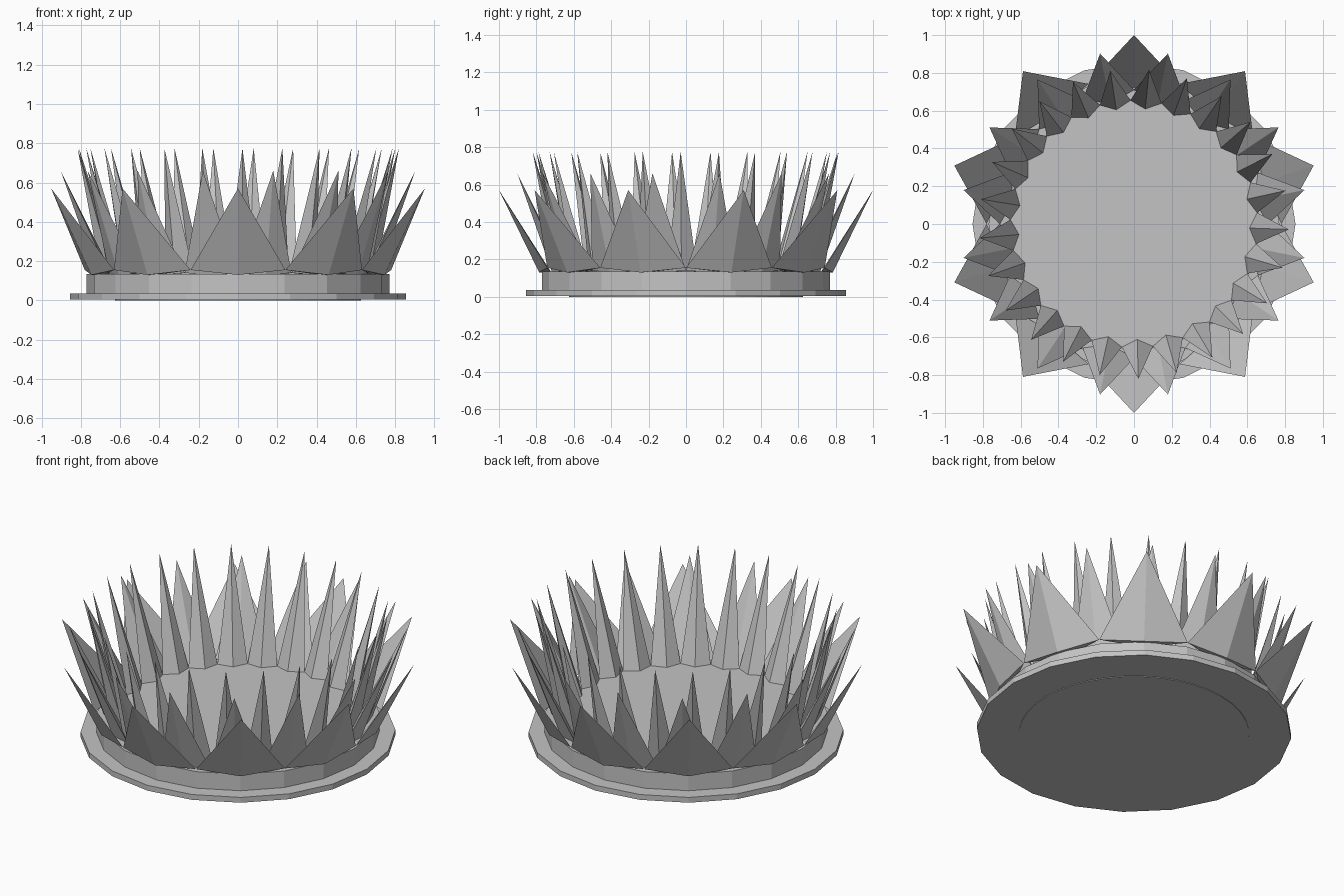
import bpy
import bmesh
from math import cos, sin, pi, radians

if "Cube" in bpy.data.objects:
    bpy.data.objects.remove(bpy.data.objects["Cube"], do_unlink=True)

grey = bpy.data.materials.new("plain_grey")
grey.use_nodes = True
grey.diffuse_color = (0.55, 0.55, 0.55, 1)
grey.node_tree.nodes["Principled BSDF"].inputs["Base Color"].default_value = (0.55, 0.55, 0.55, 1)


def finish(name, bm):
    bmesh.ops.recalc_face_normals(bm, faces=bm.faces)
    mesh = bpy.data.meshes.new(name)
    bm.to_mesh(mesh)
    bm.free()
    mesh.materials.append(grey)
    bpy.context.collection.objects.link(bpy.data.objects.new(name, mesh))


def polar(radius, angle, z):
    return (radius * cos(angle), radius * sin(angle), z)


def disc(name, radius, low, high, sides):
    bm = bmesh.new()
    rings = [[bm.verts.new(polar(radius, 2 * pi * i / sides, z)) for i in range(sides)]
             for z in (low, high)]
    for ring in rings:
        bm.faces.new(ring)
    for i in range(sides):
        j = (i + 1) % sides
        bm.faces.new((rings[0][i], rings[0][j], rings[1][j], rings[1][i]))
    finish(name, bm)


def spike_ring(name, count, start, tip, outer, side, inner):
    """Ring of folded, outward-leaning pyramids; each point is (radius, z)."""
    bm = bmesh.new()
    half = pi / count
    for i in range(count):
        a = radians(start) + 2 * pi * i / count
        top = bm.verts.new(polar(tip[0], a, tip[1]))
        base = [bm.verts.new(polar(r, a + turn, z)) for (r, z), turn in
                ((outer, 0), (side, half), (inner, 0), (side, -half))]
        for k in range(4):
            bm.faces.new((base[k], base[(k + 1) % 4], top))
        bm.faces.new((base[0], base[1], base[2]))
        bm.faces.new((base[0], base[2], base[3]))
    finish(name, bm)


# Stepped base
disc("floor_plug", 0.625, 0, 0.02, 40)
disc("base_flange", 0.855, 0.004, 0.036, 20)
disc("base_wall", 0.77, 0.03, 0.135, 20)

# Three rows of spikes, outermost first
spike_ring("outer_spikes", 10, 90, (1.0, 0.57), (0.785, 0.13), (0.78, 0.155), (0.72, 0.13))
spike_ring("middle_spikes", 16, 11.25, (0.92, 0.66), (0.73, 0.13), (0.71, 0.14), (0.65, 0.13))
spike_ring("inner_spikes", 25, 84.4, (0.82, 0.775), (0.70, 0.13), (0.655, 0.135), (0.61, 0.13))
